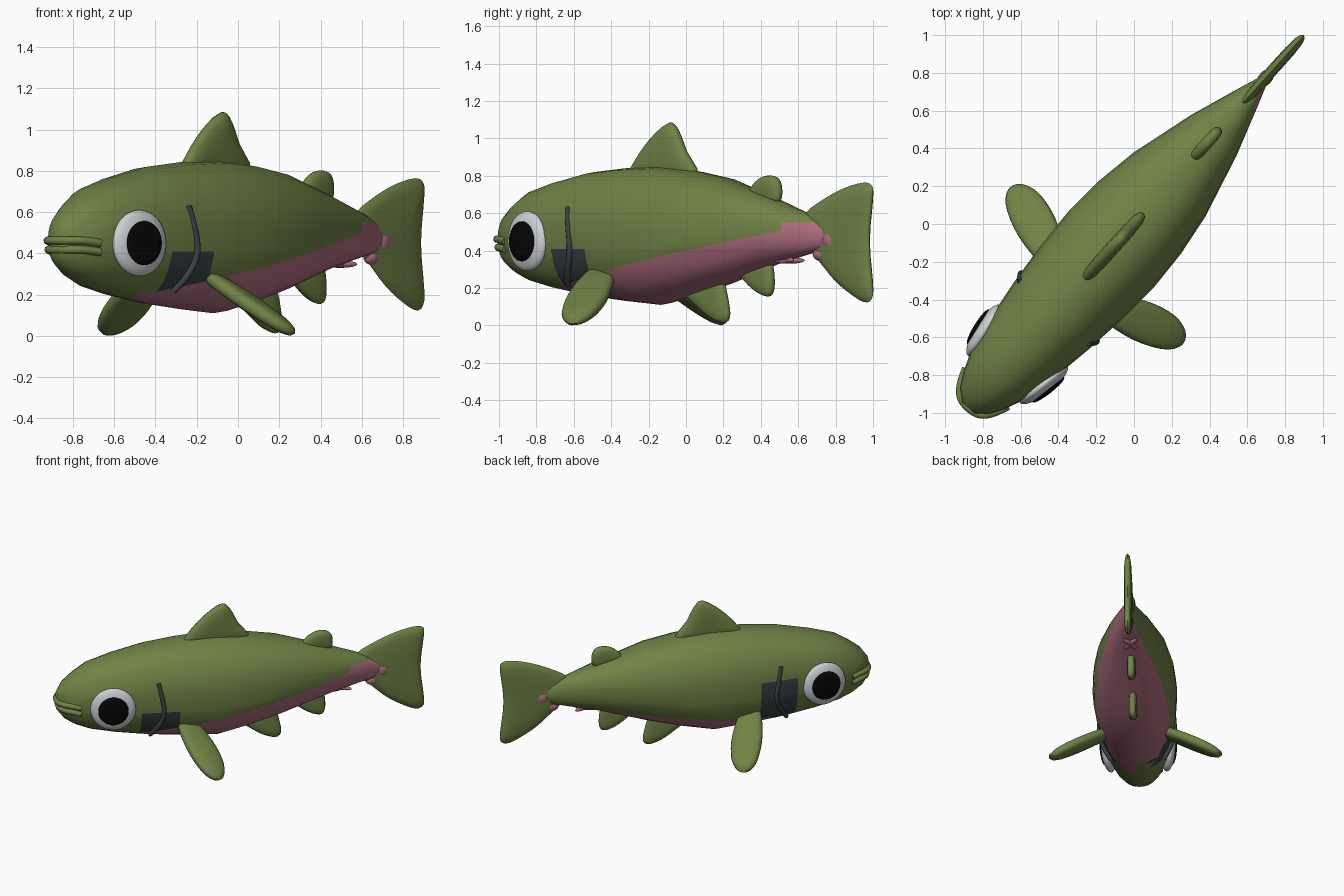
import bpy, bmesh, math
from mathutils import Matrix, Vector

cube = bpy.data.objects.get("Cube")
if cube:
    bpy.data.objects.remove(cube, do_unlink=True)

# The fish is modelled along y (head at -y) and then turned on the spot
TURN = math.radians(-42)


def material(name, rgb):
    m = bpy.data.materials.new(name)
    m.use_nodes = True
    m.diffuse_color = (*rgb, 1)
    m.node_tree.nodes["Principled BSDF"].inputs["Base Color"].default_value = (*rgb, 1)
    return m


GREEN = material("olive_green", (0.16, 0.225, 0.06))
PINK = material("belly_pink", (0.42, 0.15, 0.21))
SLATE = material("gill_slate", (0.04, 0.053, 0.058))
WHITE = material("eye_white", (0.62, 0.64, 0.67))
BLACK = material("pupil_black", (0.002, 0.002, 0.002))


def finish(name, bm, mats, mirror=False, angle=60):
    bmesh.ops.recalc_face_normals(bm, faces=bm.faces)
    me = bpy.data.meshes.new(name)
    bm.to_mesh(me)
    bm.free()
    for m in mats:
        me.materials.append(m)
    ob = bpy.data.objects.new(name, me)
    bpy.context.collection.objects.link(ob)
    ob.rotation_euler.z = TURN
    if mirror:
        ob.modifiers.new("Mirror", 'MIRROR')
    bpy.ops.object.select_all(action='DESELECT')
    ob.select_set(True)
    bpy.context.view_layer.objects.active = ob
    bpy.ops.object.shade_smooth_by_angle(angle=math.radians(angle))
    return ob


def bridge(bm, a, b):
    n = len(a)
    for i in range(n):
        bm.faces.new((a[i], a[(i + 1) % n], b[(i + 1) % n], b[i]))


def smooth_loop(points, steps=3):
    """Closed Catmull-Rom loop through 2D points."""
    pts, out = [Vector(p) for p in points], []
    n = len(pts)
    for i in range(n):
        p0, p1, p2, p3 = (pts[(i + k - 1) % n] for k in range(4))
        for j in range(steps):
            t = j / steps
            out.append(0.5 * (2 * p1 + (p2 - p0) * t + (2 * p0 - 5 * p1 + 4 * p2 - p3) * t * t
                              + (3 * p1 - p0 - 3 * p2 + p3) * t ** 3))
    return out


def fin(name, outline, thick, matrix=None, mirror=False):
    """Pillow shape: the outline lies in the y-z plane, thickness goes along x."""
    bm = bmesh.new()
    pts = smooth_loop(outline)
    mid = sum(pts, Vector((0, 0))) / len(pts)

    def ring(scale, x):
        return [bm.verts.new((x, *(mid + (p - mid) * scale))) for p in pts]

    rim = ring(1, 0)
    for side in (1, -1):
        last = rim
        for scale, h in ((0.95, 0.5), (0.8, 0.8), (0.45, 0.97)):
            new = ring(scale, side * thick * h)
            bridge(bm, last, new)
            last = new
        tip = bm.verts.new((side * thick, *mid))
        for i in range(len(last)):
            bm.faces.new((last[i], last[(i + 1) % len(last)], tip))
    if matrix:
        bm.transform(matrix)
    return finish(name, bm, [GREEN], mirror)


def ellipsoid(name, centre, radii, mat, rot=Matrix(), mirror=False):
    bm = bmesh.new()
    bmesh.ops.create_uvsphere(bm, u_segments=32, v_segments=24, radius=1)
    bm.transform(Matrix.Translation(centre) @ rot @ Matrix.Diagonal((*radii, 1)))
    return finish(name, bm, [mat], mirror)


def tube(name, paths, radius, mat):
    cu = bpy.data.curves.new(name, 'CURVE')
    cu.dimensions = '3D'
    cu.bevel_depth = radius
    cu.bevel_resolution = 3
    cu.use_fill_caps = True
    for path in paths:
        sp = cu.splines.new('NURBS')
        sp.points.add(len(path) - 1)
        for p, co in zip(sp.points, path):
            p.co = (*co, 1)
        sp.order_u = 3
        sp.use_endpoint_u = True
    cu.materials.append(mat)
    ob = bpy.data.objects.new(name, cu)
    bpy.context.collection.objects.link(ob)
    ob.rotation_euler.z = TURN


# Body: rings of (y, bottom, top, half width)
RINGS = [(-1.31, 0.39, 0.53, 0.045), (-1.26, 0.325, 0.60, 0.105), (-1.18, 0.275, 0.66, 0.15),
         (-1.08, 0.235, 0.72, 0.19), (-0.90, 0.195, 0.77, 0.23), (-0.66, 0.155, 0.82, 0.265),
         (-0.42, 0.13, 0.842, 0.29), (-0.18, 0.11, 0.85, 0.303), (0.05, 0.16, 0.83, 0.29),
         (0.28, 0.22, 0.79, 0.255), (0.63, 0.325, 0.68, 0.162), (0.90, 0.385, 0.59, 0.07),
         (1.04, 0.42, 0.52, 0.02)]
SIDES = 24


def power(v, e):
    return math.copysign(abs(v) ** e, v) if abs(v) > 1e-6 else 0.0


bm = bmesh.new()
loops = []
for y, low, high, half in RINGS:
    loop = []
    for i in range(SIDES):
        a = math.tau * i / SIDES
        loop.append(bm.verts.new((half * power(math.sin(a), 0.88), y,
                                  (low + high) / 2 + (high - low) / 2 * power(math.cos(a), 0.95))))
    loops.append(loop)
for a, b in zip(loops, loops[1:]):
    bridge(bm, a, b)
bm.faces.new(loops[0])
bm.faces.new(loops[-1])


# Belly line and gill patch are cut into the skin, then coloured by region
def belly(x, y):
    return 0.357 + 0.19 * y if x > 0 else 0.28 + 0.13 * y


cuts = [((0, 0, belly(s, 0)), (0, belly(s, 0) - belly(s, 1), 1)) for s in (1, -1)]
cuts += [((0, y, 0), (0, 1, 0)) for y in (-0.82, -0.75, -0.62, -0.48, 0.78)]
cuts += [((0, 0, z), (0, 0, 1)) for z in (0.41, 0.53, 0.55)]
for co, no in cuts:
    bmesh.ops.bisect_plane(bm, geom=bm.verts[:] + bm.edges[:] + bm.faces[:],
                           plane_co=co, plane_no=no, dist=1e-5)
for f in bm.faces:
    x, y, z = f.calc_center_median()
    left = x > 0
    if z < belly(x, y) and y > (-0.82 if left else -0.62):
        f.material_index = 1
    elif left and y > 0.78 and z < 0.55:
        f.material_index = 1
    elif -0.75 < y < -0.48 and z < (0.41 if left else 0.53) and abs(x) > 0.1:
        f.material_index = 2
finish("body", bm, [GREEN, PINK, SLATE])

# Lips
for name, z, out in (("upper_lip", 0.462, 0.0), ("lower_lip", 0.418, 0.012)):
    half = [(0.15, -1.165, z - 0.012), (0.125, -1.235, z), (0.075, -1.30 + out, z)]
    tube(name, [half + [(0, -1.315 + out, z)] + [(-x, y, h) for x, y, h in reversed(half)]],
         0.02, GREEN)

# Gill slits
slit = [(0.243, -0.63, 0.63), (0.262, -0.615, 0.56), (0.272, -0.59, 0.43),
        (0.265, -0.60, 0.36), (0.235, -0.645, 0.27), (0.19, -0.68, 0.215)]
tube("gill_slits", [[(s * x, y, z) for x, y, z in slit] for s in (1, -1)], 0.016, SLATE)

# Eyes, turned slightly forward
tilt = Matrix.Rotation(math.radians(-10), 4, 'Z')
eye = Vector((0.212, -0.95, 0.45))
ellipsoid("eyes", eye, (0.05, 0.16, 0.16), WHITE, tilt, True)
ellipsoid("pupils", eye + tilt @ Vector((0.039, 0, 0)), (0.02, 0.107, 0.107), BLACK, tilt, True)

# Fins along the middle, outlines as (y, z)
fin("dorsal_fin", [(-0.39, 0.80), (-0.37, 0.87), (-0.25, 1.0), (-0.12, 1.085), (-0.06, 1.045),
                   (0.0, 0.93), (0.08, 0.80), (-0.15, 0.77)], 0.038)
fin("adipose_fin", [(0.46, 0.70), (0.49, 0.755), (0.56, 0.797), (0.64, 0.797), (0.68, 0.75),
                    (0.67, 0.66), (0.56, 0.66)], 0.032)
fin("anal_fin", [(0.38, 0.30), (0.43, 0.235), (0.51, 0.18), (0.58, 0.155), (0.62, 0.17),
                 (0.63, 0.25), (0.60, 0.36), (0.48, 0.36)], 0.03)
fin("pelvic_fin", [(-0.02, 0.19), (0.08, 0.105), (0.18, 0.04), (0.27, 0.012), (0.31, 0.04),
                   (0.30, 0.13), (0.25, 0.25), (0.1, 0.25)], 0.03)
fin("tail_fin", [(0.86, 0.60), (1.0, 0.68), (1.14, 0.735), (1.27, 0.763), (1.335, 0.75),
                 (1.343, 0.69), (1.318, 0.45), (1.343, 0.21), (1.335, 0.14), (1.28, 0.125),
                 (1.18, 0.17), (1.07, 0.24), (0.96, 0.34), (0.87, 0.42), (0.83, 0.5)], 0.03)

# Pectoral fins: a paddle laid along an outward, downward direction
root = Vector((0.215, -0.41, 0.275))
along = Vector((0.40, 0.15, -0.27)).normalized()
across = Vector((-0.405, 0.913, -0.05))
across = (across - along * across.dot(along)).normalized()
normal = across.cross(along)
place = Matrix.Translation(root) @ Matrix((normal, across, along)).transposed().to_4x4()
fin("pectoral_fins", [(-0.06, -0.04), (-0.10, 0.08), (-0.115, 0.25), (-0.095, 0.41), (-0.04, 0.49),
                      (0.03, 0.48), (0.085, 0.39), (0.105, 0.24), (0.09, 0.08), (0.05, -0.04)],
    0.04, place, True)

# Pink vent and tail-root markings
for side, name in ((1, "vent_left"), (-1, "vent_right")):
    ellipsoid(name, (0, 0.74, 0.348), (0.02, 0.085, 0.018), PINK,
              Matrix.Rotation(side * math.radians(35), 4, 'Z'))
ellipsoid("tail_root_mark", (0, 1.04, 0.455), (0.036, 0.055, 0.055), PINK)
ellipsoid("tail_root_lower_mark", (0, 0.965, 0.38), (0.03, 0.045, 0.035), PINK)
